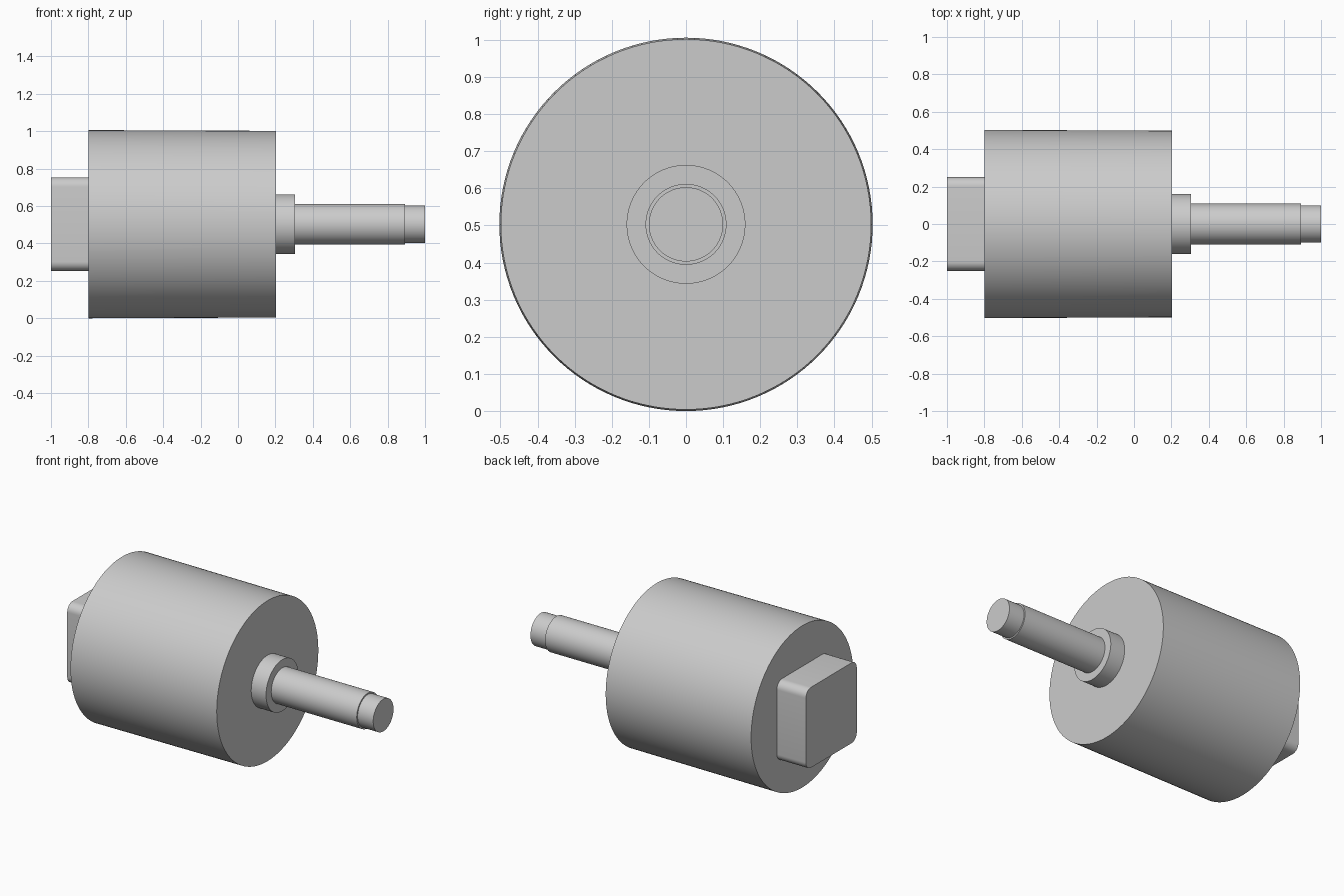
import bpy
import bmesh
import math
from mathutils import Matrix

cube = bpy.data.objects.get("Cube")
if cube:
    bpy.data.objects.remove(cube, do_unlink=True)

AXIS_Z = 0.503   # height of the shaft axis

# Single grey metal
metal = bpy.data.materials.new("grey_metal")
metal.use_nodes = True
GREY = (0.6, 0.6, 0.6, 1)
metal.diffuse_color = GREY
metal.node_tree.nodes["Principled BSDF"].inputs["Base Color"].default_value = GREY


def finish(name, bm):
    """Turn a bmesh into a smooth-by-angle object on the shaft axis."""
    bmesh.ops.recalc_face_normals(bm, faces=bm.faces)
    mesh = bpy.data.meshes.new(name)
    bm.to_mesh(mesh)
    bm.free()
    mesh.materials.append(metal)
    obj = bpy.data.objects.new(name, mesh)
    obj.location.z = AXIS_Z
    bpy.context.collection.objects.link(obj)
    bpy.ops.object.select_all(action="DESELECT")
    obj.select_set(True)
    bpy.context.view_layer.objects.active = obj
    bpy.ops.object.shade_smooth_by_angle(angle=math.radians(30))
    return obj


def turned(name, x0, x1, r0, r1):
    """Closed round part along x, from radius r0 at x0 to r1 at x1."""
    bm = bmesh.new()
    place = Matrix.Translation(((x0 + x1) / 2, 0, 0)) @ Matrix.Rotation(math.pi / 2, 4, "Y")
    bmesh.ops.create_cone(bm, cap_ends=True, segments=128, radius1=r0,
                          radius2=r1, depth=x1 - x0, matrix=place)
    return finish(name, bm)


def rounded_block(name, x0, x1, size, radius):
    """Square block whose four edges along x are rounded."""
    bm = bmesh.new()
    place = Matrix.Translation(((x0 + x1) / 2, 0, 0)) @ Matrix.Diagonal((x1 - x0, size, size, 1))
    bmesh.ops.create_cube(bm, size=1, matrix=place)
    long_edges = [e for e in bm.edges
                  if abs(e.verts[0].co.x - e.verts[1].co.x) > 0.01]
    bmesh.ops.bevel(bm, geom=long_edges, offset=radius, segments=8,
                    profile=0.5, affect="EDGES")
    return finish(name, bm)


# Roller body with a very slight taper
turned("roller_body", -0.8, 0.203, 0.503, 0.499)

# Stepped shaft on the left end
turned("shaft_collar", 0.203, 0.305, 0.16, 0.16)
turned("shaft", 0.305, 0.893, 0.109, 0.109)
turned("shaft_tip", 0.893, 1.0, 0.1, 0.1)

# Rounded square block on the right end
rounded_block("end_block", -1.0, -0.8, 0.5, 0.05)
